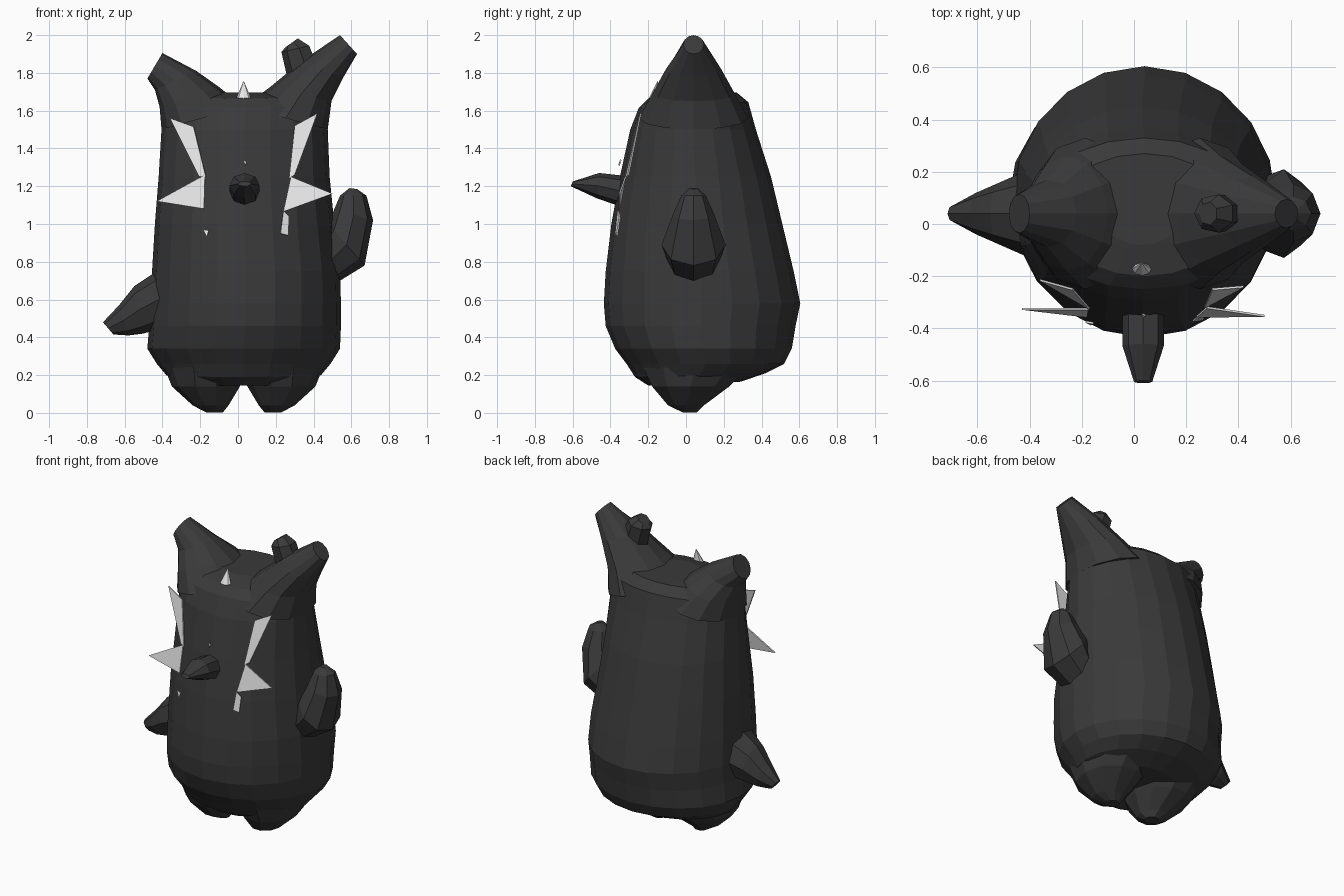
import bpy, bmesh, math
from mathutils import Vector


def material(name, value):
    m = bpy.data.materials.new(name)
    m.diffuse_color = (value, value, value, 1)
    return m


DARK = material("charcoal", 0.042)
PALE = material("off white", 0.8)


def finish(name, bm, mat):
    bmesh.ops.recalc_face_normals(bm, faces=bm.faces)
    me = bpy.data.meshes.new(name)
    bm.to_mesh(me)
    bm.free()
    me.materials.append(mat)
    ob = bpy.data.objects.new(name, me)
    bpy.context.collection.objects.link(ob)
    return ob


def loft(name, sections, sides):
    """Skin elliptical rings; each section is (edge point, opposite edge point, half-width vector)."""
    bm = bmesh.new()
    rings = []
    for p, q, w in sections:
        p, q, w = Vector(p), Vector(q), Vector(w)
        mid, half = (p + q) / 2, (p - q) / 2
        rings.append([bm.verts.new(mid + half * math.cos(a) + w * math.sin(a))
                      for a in (2 * math.pi * i / sides for i in range(sides))])
    for r, s in zip(rings, rings[1:]):
        for i in range(sides):
            j = (i + 1) % sides
            bm.faces.new((r[i], r[j], s[j], s[i]))
    bm.faces.new(rings[0])
    bm.faces.new(rings[-1])
    return finish(name, bm, DARK)


def limb(name, rows, sides):
    """Limb lying in the xz plane: rows of (x1, z1, x2, z2, half depth)."""
    return loft(name, [((a, .04, b), (c, .04, d), (0, h, 0)) for a, b, c, d, h in rows], sides)


def upright(name, rows, sides):
    """Upright form: rows of (z, xmin, xmax, ymin, ymax, rise toward the back)."""
    return loft(name, [((x0, (y0 + y1) / 2, z), (x1, (y0 + y1) / 2, z), (0, (y1 - y0) / 2, t))
                       for z, x0, x1, y0, y1, t in rows], sides)


# Body: tall sack, heavier at the back and bottom
upright("body", [
    (.165, -.10, .16, -.10, .18, 0),
    (.155, -.26, .32, -.20, .29, .01),
    (.20, -.38, .44, -.27, .42, .01),
    (.26, -.43, .49, -.315, .52, 0),
    (.34, -.48, .54, -.375, .56, 0),
    (.46, -.47, .545, -.425, .58, 0),
    (.58, -.465, .545, -.435, .605, 0),
    (.75, -.455, .54, -.425, .57, 0),
    (1.0, -.44, .51, -.395, .51, 0),
    (1.25, -.42, .485, -.35, .45, 0),
    (1.5, -.405, .475, -.295, .37, 0),
    (1.63, -.40, .48, -.25, .33, .015),
    (1.68, -.30, .38, -.20, .27, .015),
    (1.695, -.12, .18, -.08, .14, 0)], 20)

# Two stubby feet, mirrored about x = 0.03
for side, label in ((-1, "left_foot"), (1, "right_foot")):
    rows = [(.003, .14, .23, -.02, .06), (.04, .11, .30, -.10, .10),
            (.14, .05, .41, -.19, .24), (.24, .0, .45, -.24, .34)]
    upright(label, [(z, .03 + side * (a - .03), .03 + side * (b - .03), c, d, 0)
                    for z, a, b, c, d in rows], 10)

# Horn-like ears growing out of the top corners
limb("right_ear", [(.475, 1.5, .03, 1.62, .29), (.495, 1.65, .17, 1.725, .22),
                   (.56, 1.78, .34, 1.865, .145), (.63, 1.9, .54, 2.0, .055)], 12)
limb("left_ear", [(-.405, 1.5, .03, 1.62, .29), (-.415, 1.62, -.10, 1.725, .22),
                  (-.44, 1.71, -.22, 1.81, .13), (-.48, 1.77, -.40, 1.905, .075)], 12)
limb("ear_nub", [(.26, 1.78, .42, 1.86, .07), (.23, 1.91, .385, 1.945, .075),
                 (.25, 1.935, .32, 1.985, .045)], 7)

# Arms: one raised, one lowered
limb("right_arm", [(.45, .92, .54, .70, .14), (.48, 1.0, .67, .78, .17), (.51, 1.08, .715, 1.02, .11),
                   (.54, 1.15, .68, 1.15, .065), (.59, 1.19, .63, 1.185, .025)], 8)
limb("left_arm", [(-.40, .77, -.40, .45, .17), (-.55, .67, -.50, .42, .115),
                  (-.63, .57, -.58, .41, .08), (-.715, .48, -.66, .415, .035)], 8)

# Snout
loft("snout", [((.035, -.28, 1.25), (.035, -.28, 1.07), (.08, 0, 0)),
               ((.035, -.46, 1.27), (.035, -.47, 1.135), (.08, 0, 0)),
               ((.035, -.60, 1.225), (.035, -.61, 1.20), (.035, 0, 0))], 8)

# Pale face markings: thin plates standing off the front
marks = {
    "left_upper_mark": [(-.36, -.215, 1.56), (-.235, -.25, 1.515), (-.17, -.325, 1.25), (-.205, -.305, 1.25)],
    "left_lower_mark": [(-.175, -.325, 1.26), (-.43, -.325, 1.12), (-.18, -.355, 1.08)],
    "right_upper_mark": [(.42, -.24, 1.585), (.30, -.25, 1.52), (.27, -.32, 1.24), (.30, -.305, 1.26)],
    "right_lower_mark": [(.28, -.32, 1.25), (.50, -.352, 1.16), (.24, -.355, 1.065)],
    "right_tail_mark": [(.24, -.36, 1.07), (.27, -.35, 1.04), (.265, -.365, .94), (.225, -.372, .95)],
    "left_fleck": [(-.185, -.375, .97), (-.155, -.38, .965), (-.165, -.385, .93)],
    "brow_fleck": [(.03, -.345, 1.34), (.045, -.35, 1.325), (.035, -.355, 1.31)],
}
for name, pts in marks.items():
    bm = bmesh.new()
    bm.faces.new([bm.verts.new(p) for p in pts])
    ob = finish(name, bm, PALE)
    mod = ob.modifiers.new("thickness", "SOLIDIFY")
    mod.thickness = .008
    mod.offset = 0

# Small pale spike on the forehead
loft("forehead_spike", [((-.02, -.18, 1.64), (.08, -.18, 1.64), (0, .03, 0)),
                        ((.028, -.15, 1.755), (.032, -.15, 1.755), (0, .002, 0))], 8)
bpy.data.objects["forehead_spike"].data.materials[0] = PALE
